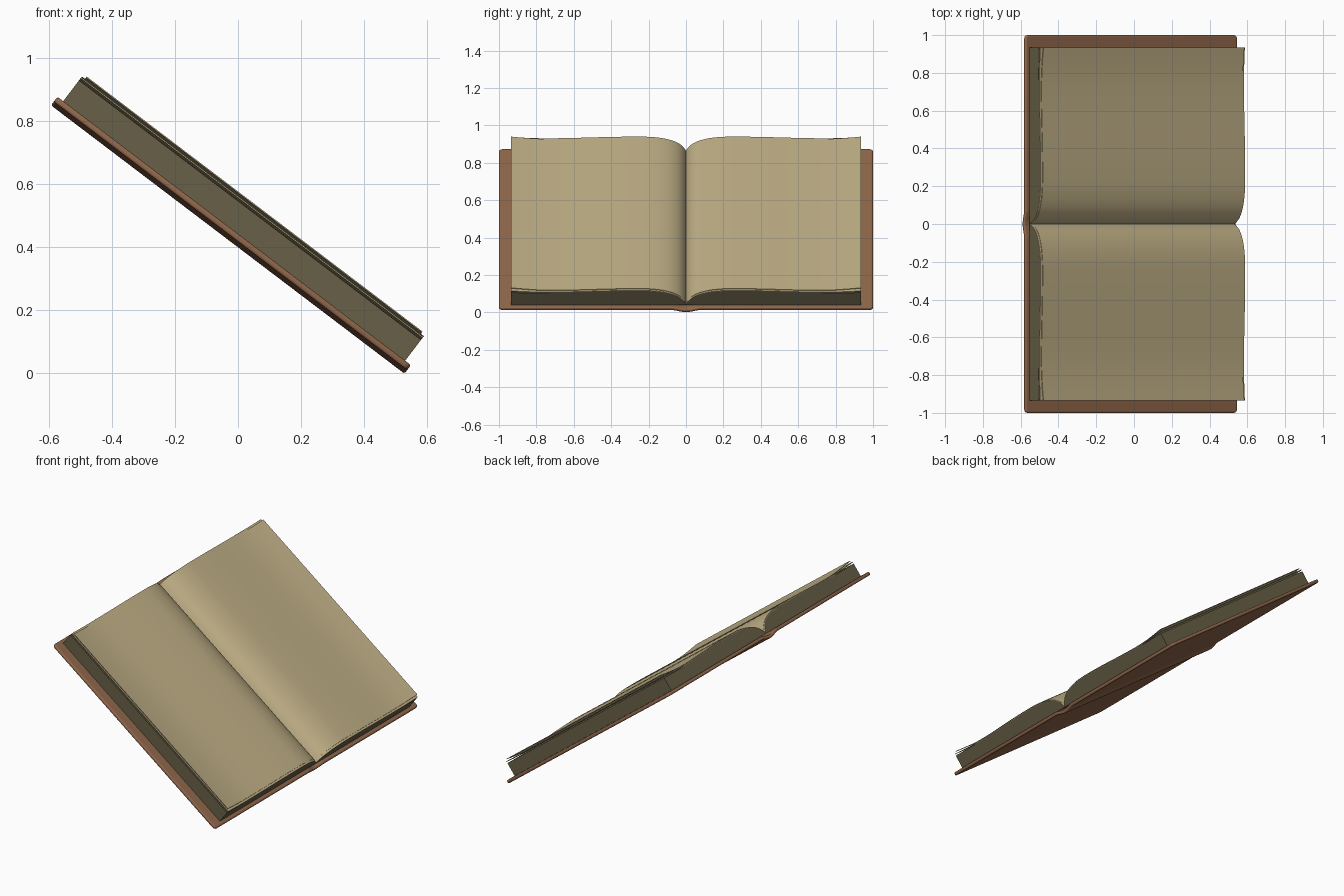
import bpy, bmesh, math

if "Cube" in bpy.data.objects:
    bpy.data.objects.remove(bpy.data.objects["Cube"])

TILT = math.atan2(0.605, 0.797)      # slope of the reading surface
LOC = (-0.012, 0.0, 0.451)


def material(name, srgb):
    m = bpy.data.materials.new(name)
    lin = [((c / 255 + 0.055) / 1.055) ** 2.4 for c in srgb]
    m.diffuse_color = (*lin, 1.0)
    m.use_nodes = True
    m.node_tree.nodes["Principled BSDF"].inputs["Base Color"].default_value = m.diffuse_color
    return m


PAGE = material("cream_paper", (190, 174, 133))
EDGE = material("dark_page_edges", (104, 96, 71))
LEATHER = material("brown_leather", (146, 104, 76))


def extrude(name, profile, half_len, mat, corner=0.0, rim=0.0):
    """Extrude a (y, w) profile along the length of the book, then tilt it."""
    bm = bmesh.new()
    a = [bm.verts.new((-half_len, y, w)) for y, w in profile]
    b = [bm.verts.new((half_len, y, w)) for y, w in profile]
    n = len(profile)
    bm.faces.new(a)
    bm.faces.new(b[::-1])
    for i in range(n):
        j = (i + 1) % n
        bm.faces.new((a[i], b[i], b[j], a[j]))
    bmesh.ops.recalc_face_normals(bm, faces=bm.faces)
    if corner:                        # round the outer corners in plan
        ymax = max(abs(p[0]) for p in profile)
        es = [e for e in bm.edges if all(abs(abs(v.co.y) - ymax) < 1e-5 for v in e.verts)
              and abs(e.verts[0].co.x - e.verts[1].co.x) < 1e-5]
        bmesh.ops.bevel(bm, geom=es, offset=corner, segments=3, profile=0.5, affect='EDGES')
    me = bpy.data.meshes.new(name)
    bm.to_mesh(me)
    bm.free()
    me.materials.append(mat)
    ob = bpy.data.objects.new(name, me)
    bpy.context.collection.objects.link(ob)
    ob.location = LOC
    ob.rotation_euler = (0, TILT, 0)
    if rim:
        mod = ob.modifiers.new("rim", 'BEVEL')
        mod.width, mod.segments = rim, 3
        mod.limit_method, mod.angle_limit = 'ANGLE', math.radians(50)
        mod.use_clamp_overlap = False
    bpy.ops.object.select_all(action='DESELECT')
    ob.select_set(True)
    bpy.context.view_layer.objects.active = ob
    bpy.ops.object.shade_smooth_by_angle(angle=math.radians(35))
    return ob


def smooth_curve(pts, steps=4):
    """Catmull-Rom through the points."""
    p = [pts[0]] + pts + [pts[-1]]
    out = []
    for i in range(1, len(p) - 2):
        for s in range(steps):
            t = s / steps
            out.append(tuple(0.5 * (2 * p[i][k] + (p[i + 1][k] - p[i - 1][k]) * t
                       + (2 * p[i - 1][k] - 5 * p[i][k] + 4 * p[i + 1][k] - p[i + 2][k]) * t * t
                       + (3 * p[i][k] - p[i - 1][k] - 3 * p[i + 1][k] + p[i + 2][k]) * t ** 3)
                       for k in (0, 1)))
    return out + [pts[-1]]


# cover: flat boards joined by a rounded spine bulge
T = 0.02
top = [(-1.0, 0.0)]
for i in range(17):
    y = -0.08 + 0.01 * i
    top.append((y, -0.007 * (1 + math.cos(math.pi * y / 0.08))))
top.append((1.0, 0.0))
extrude("cover", top + [(y, w - T) for y, w in reversed(top)], 0.703, LEATHER,
        corner=0.018, rim=0.007)

# page shape from the gutter to the outer edge
page = smooth_curve([(0.0, 0.002), (0.01, 0.022), (0.03, 0.047), (0.06, 0.068), (0.1, 0.084),
                     (0.15, 0.095), (0.22, 0.101), (0.38, 0.1), (0.55, 0.094),
                     (0.75, 0.088), (0.85, 0.088), (0.935, 0.089)])


def layer(scale, curl):
    return [(y, w * scale + curl * max(0.0, (y - 0.62) / 0.315) ** 2) for y, w in page]


for side, s in (("left", -1), ("right", 1)):
    def mirrored(pts):
        return [(s * y, w) for y, w in pts]
    # page block
    block = layer(0.93, 0.0)
    extrude(side + "_page_block", mirrored(block + [(0.935, -0.001), (0.0, -0.001)]), 0.68, EDGE)
    # loose sheets curling up at the outer edge
    for name, lo, hi, c, half in (("lower", 0.925, 0.965, 0.009, 0.68),
                                  ("upper", 0.965, 1.0, 0.018, 0.668)):
        up = layer(hi, c)
        down = [(y, w - 0.0005) for y, w in layer(lo, c)]
        extrude(f"{side}_{name}_sheet", mirrored(up + down[::-1]), half, PAGE)
